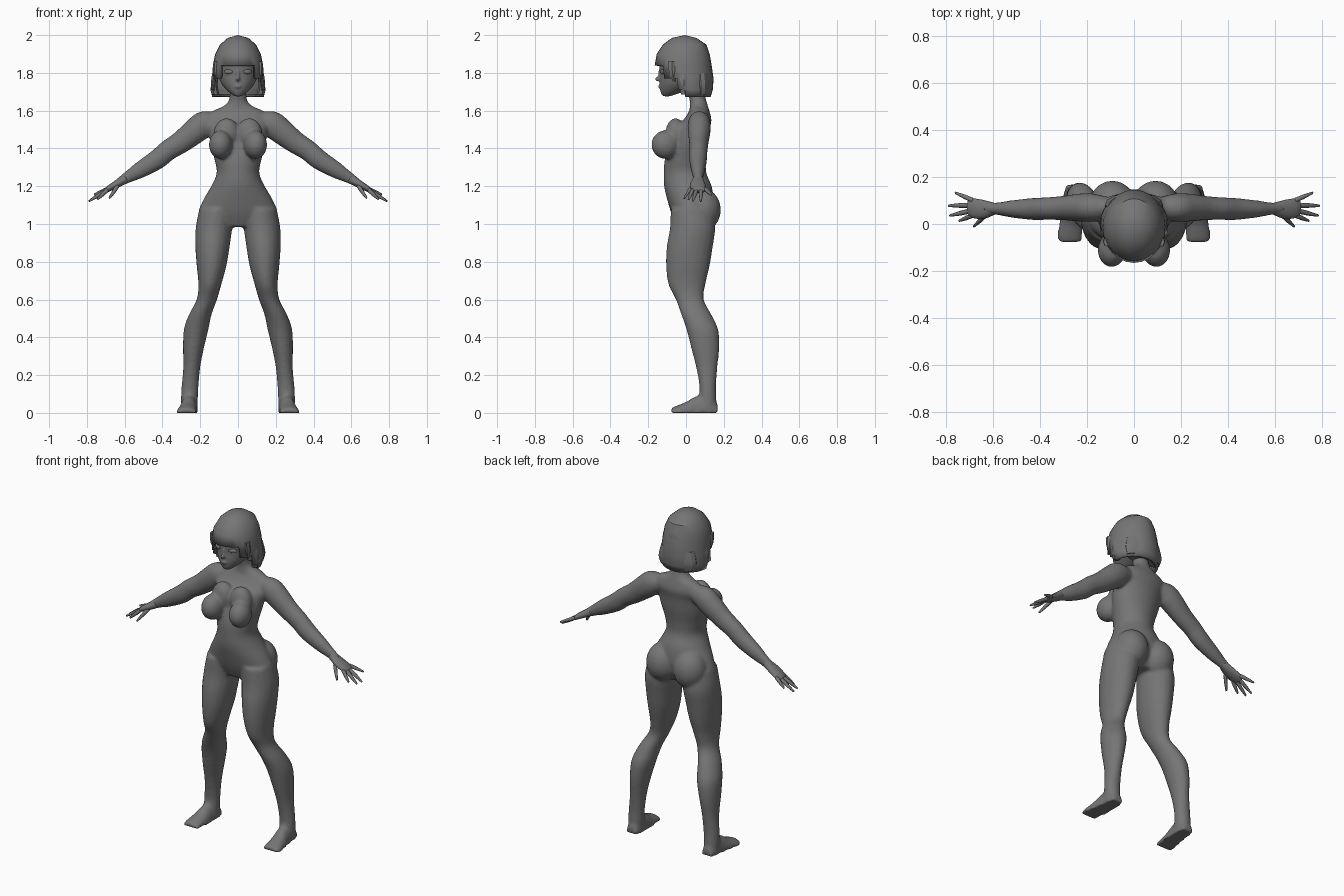
import bpy, bmesh, math
from mathutils import Vector, Matrix

if "Cube" in bpy.data.objects:
    bpy.data.objects.remove(bpy.data.objects["Cube"])

grey = bpy.data.materials.new("plain_grey")
grey.diffuse_color = (0.18, 0.18, 0.18, 1)
grey.use_nodes = True
grey.node_tree.nodes["Principled BSDF"].inputs["Base Color"].default_value = grey.diffuse_color


def spline(rings, steps=4):
    """Catmull-Rom interpolation of ring tuples."""
    out = []
    for i in range(len(rings) - 1):
        p0, p1 = rings[max(i - 1, 0)], rings[i]
        p2, p3 = rings[i + 1], rings[min(i + 2, len(rings) - 1)]
        for k in range(steps):
            t = k / steps
            out.append([0.5 * (2 * b + (c - a) * t + (2 * a - 5 * b + 4 * c - d) * t * t
                               + (3 * b - a - 3 * c + d) * t ** 3)
                        for a, b, c, d in zip(p0, p1, p2, p3)])
    return out + [list(rings[-1])]


def loft(bm, rings, mode, s=1, n=20):
    """Rings are (x, y, z, radius_a, radius_b); mode sets the ring plane."""
    rings = spline(rings)
    loops = []
    for i, (x, y, z, a, b) in enumerate(rings):
        u, v = Vector((1, 0, 0)), Vector((0, 1, 0))
        if mode == "foot":
            v = Vector((0, 0, 1))
        elif mode == "limb":
            p, q = rings[max(i - 1, 0)], rings[min(i + 1, len(rings) - 1)]
            u, v = v, Vector((p[2] - q[2], 0, q[0] - p[0])).normalized()
        loop = []
        for k in range(n):
            t = 2 * math.pi * k / n
            co = Vector((x, y, z)) + u * a * math.cos(t) + v * b * math.sin(t)
            if mode == "foot":
                co.z = max(co.z, 0)
            co.x *= s
            loop.append(bm.verts.new(co))
        loops.append(loop)
    faces = [bm.faces.new(loops[0]), bm.faces.new(loops[-1])]
    for p, q in zip(loops, loops[1:]):
        for k in range(n):
            j = (k + 1) % n
            faces.append(bm.faces.new((p[k], p[j], q[j], q[k])))
    bmesh.ops.recalc_face_normals(bm, faces=faces)


def ball(bm, loc, size, tilt=0):
    m = Matrix.Translation(loc) @ Matrix.Rotation(tilt, 4, "Z") @ Matrix.Diagonal((*size, 1))
    bmesh.ops.create_uvsphere(bm, u_segments=20, v_segments=12, radius=1, matrix=m)


def finish(bm, name, voxel=0, smooth=0):
    me = bpy.data.meshes.new(name)
    bm.to_mesh(me)
    bm.free()
    me.materials.append(grey)
    me.polygons.foreach_set("use_smooth", [True] * len(me.polygons))
    ob = bpy.data.objects.new(name, me)
    bpy.context.collection.objects.link(ob)
    if voxel:
        r = ob.modifiers.new("blend", "REMESH")
        r.mode, r.voxel_size, r.use_smooth_shade = "VOXEL", voxel, True
        m = ob.modifiers.new("soften", "SMOOTH")
        m.factor, m.iterations = 0.5, smooth
    return ob


# Body: torso, arms, legs and feet blended into one skin
body = bmesh.new()
torso = [(1.73, .045, .045, .045), (1.66, .062, .047, .044), (1.625, .068, .075, .048),
         (1.595, .07, .14, .055), (1.55, .06, .165, .075), (1.50, .03, .158, .096),
         (1.42, .013, .145, .105), (1.34, -.003, .124, .110), (1.27, -.005, .113, .113),
         (1.20, .01, .142, .126), (1.12, .025, .188, .122), (1.05, .03, .205, .105),
         (.985, .03, .12, .075)]
loft(body, [(0, y, z, a, b) for z, y, a, b in torso], "level", n=28)
arm = [(.11, .07, 1.545, .045, .045), (.175, .07, 1.53, .06, .07), (.23, .07, 1.49, .06, .068),
       (.30, .068, 1.435, .052, .060), (.37, .066, 1.39, .048, .055), (.43, .064, 1.34, .047, .053),
       (.52, .064, 1.285, .037, .044), (.58, .065, 1.25, .027, .032), (.63, .065, 1.22, .024, .024)]
leg = [(.11, .03, 1.08, .095, .11), (.127, .035, .98, .097, .12), (.135, .02, .88, .091, .122),
       (.14, .01, .78, .079, .116), (.149, .005, .68, .061, .098), (.165, .02, .60, .054, .074),
       (.200, .055, .52, .060, .080), (.222, .087, .44, .065, .084), (.236, .102, .34, .055, .074),
       (.245, .11, .24, .045, .056), (.254, .115, .14, .045, .044), (.257, .115, .08, .045, .046),
       (.258, .115, .004, .043, .048)]
foot = [(.256, .168, 0, .034, .045), (.257, .12, 0, .044, .10), (.262, .05, 0, .047, .088),
        (.268, 0, 0, .052, .058), (.272, -.05, 0, .055, .038), (.272, -.08, 0, .048, .024)]
for s in (1, -1):
    loft(body, arm, "limb", s)
    loft(body, leg, "level", s)
    loft(body, foot, "foot", s)
    ball(body, (s * .092, -.108, 1.42), (.062, .076, .076), s * .15)    # chest
    ball(body, (s * .06, -.055, 1.475), (.07, .055, .085))
    ball(body, (s * .092, .085, 1.075), (.098, .1, .115))               # seat
finish(body, "body", .009, 6)

# Hands: palm, four fingers and a thumb on each side
palm = [(.59, .065, 1.243, .024, .026), (.64, .062, 1.213, .040, .021),
        (.685, .067, 1.187, .042, .016), (.705, .07, 1.174, .034, .011)]
digits = [((.69, .036, 1.182), (.745, .014, 1.130)), ((.695, .056, 1.180), (.785, .036, 1.122)),
          ((.695, .080, 1.180), (.79, .078, 1.12)), ((.685, .100, 1.188), (.762, .133, 1.155)),
          ((.635, .035, 1.205), (.682, -.010, 1.135))]
for s, side in ((1, "left"), (-1, "right")):
    hand = bmesh.new()
    loft(hand, palm, "limb", s, 14)
    for p, q in digits:
        mid = [(a + b) / 2 for a, b in zip(p, q)]
        loft(hand, [(*p, .011, .011), (*mid, .010, .010), (*q, .005, .005)], "limb", s, 8)
    finish(hand, side + "_hand")

# Head with nose, lips and eye sockets
head = bmesh.new()
skull = [(1.676, -.103, .018, .018), (1.70, -.075, .050, .060), (1.74, -.035, .086, .105),
         (1.79, -.012, .106, .126), (1.85, -.005, .112, .136), (1.92, 0, .098, .118),
         (1.97, 0, .055, .07)]
loft(head, [(0, y, z, a, b) for z, y, a, b in skull], "level", n=28)
ball(head, (0, -.140, 1.768), (.011, .027, .013))
ball(head, (0, -.137, 1.79), (.008, .012, .03))
ball(head, (0, -.130, 1.728), (.021, .019, .010))
ball(head, (0, -.118, 1.692), (.02, .013, .014))
finish(head, "head", .006, 4)
eyes = bmesh.new()
for s in (1, -1):
    ball(eyes, (s * .05, -.122, 1.806), (.025, .010, .013), s * .42)
finish(eyes, "eyes")

# Hair: faceted bob with a fringe and stepped side locks
hair = bmesh.new()
rows = [(1.985, .055, -.075, .055), (1.95, .095, -.122, .108), (1.90, .121, -.155, .125),
        (1.84, .133, -.166, .136), (1.77, .137, -.160, .146), (1.71, .146, -.150, .142),
        (1.672, .136, -.135, .130)]
N = 24
grid = []
for z, rx, front, back in rows:
    cy, ry = (front + back) / 2, (back - front) / 2
    grid.append([hair.verts.new((rx * math.sin(2 * math.pi * k / N),
                                 cy - ry * math.cos(2 * math.pi * k / N), z)) for k in range(N)])
crown = hair.verts.new((0, -.005, 2.0))
for k in range(N):
    j = (k + 1) % N
    hair.faces.new((crown, grid[0][k], grid[0][j]))
    angle = abs((k + .5) / N * 360 - 180)          # 180 at the front
    depth = 3 if angle > 130 else 4 if angle > 105 else 5 if angle > 90 else 6
    for r in range(depth):
        hair.faces.new((grid[r][k], grid[r + 1][k], grid[r + 1][j], grid[r][j]))
bmesh.ops.delete(hair, geom=[v for v in hair.verts if not v.link_faces], context="VERTS")
bmesh.ops.recalc_face_normals(hair, faces=hair.faces)
hair_ob = finish(hair, "hair")
thick = hair_ob.modifiers.new("thickness", "SOLIDIFY")
thick.thickness, thick.offset = .016, -1

# Side locks framing the face, and a filled underside behind the neck
locks = bmesh.new()
for s in (1, -1):
    loft(locks, [(.118, -.075, 1.86, .012, .022), (.118, -.072, 1.80, .014, .02),
                 (.112, -.062, 1.755, .006, .008)], "level", s, 6)
    loft(locks, [(.122, -.01, 1.80, .014, .03), (.126, -.01, 1.74, .018, .03),
                 (.118, -.005, 1.685, .018, .024)], "level", s, 6)
loft(locks, [(0, .075, 1.80, .11, .055), (0, .08, 1.73, .125, .055),
             (0, .08, 1.685, .115, .045)], "level", 1, 16)
locks_ob = finish(locks, "hair_locks")

for ob in (hair_ob, locks_ob):
    bpy.ops.object.select_all(action="DESELECT")
    ob.select_set(True)
    bpy.context.view_layer.objects.active = ob
    bpy.ops.object.shade_smooth_by_angle(angle=math.radians(30))
